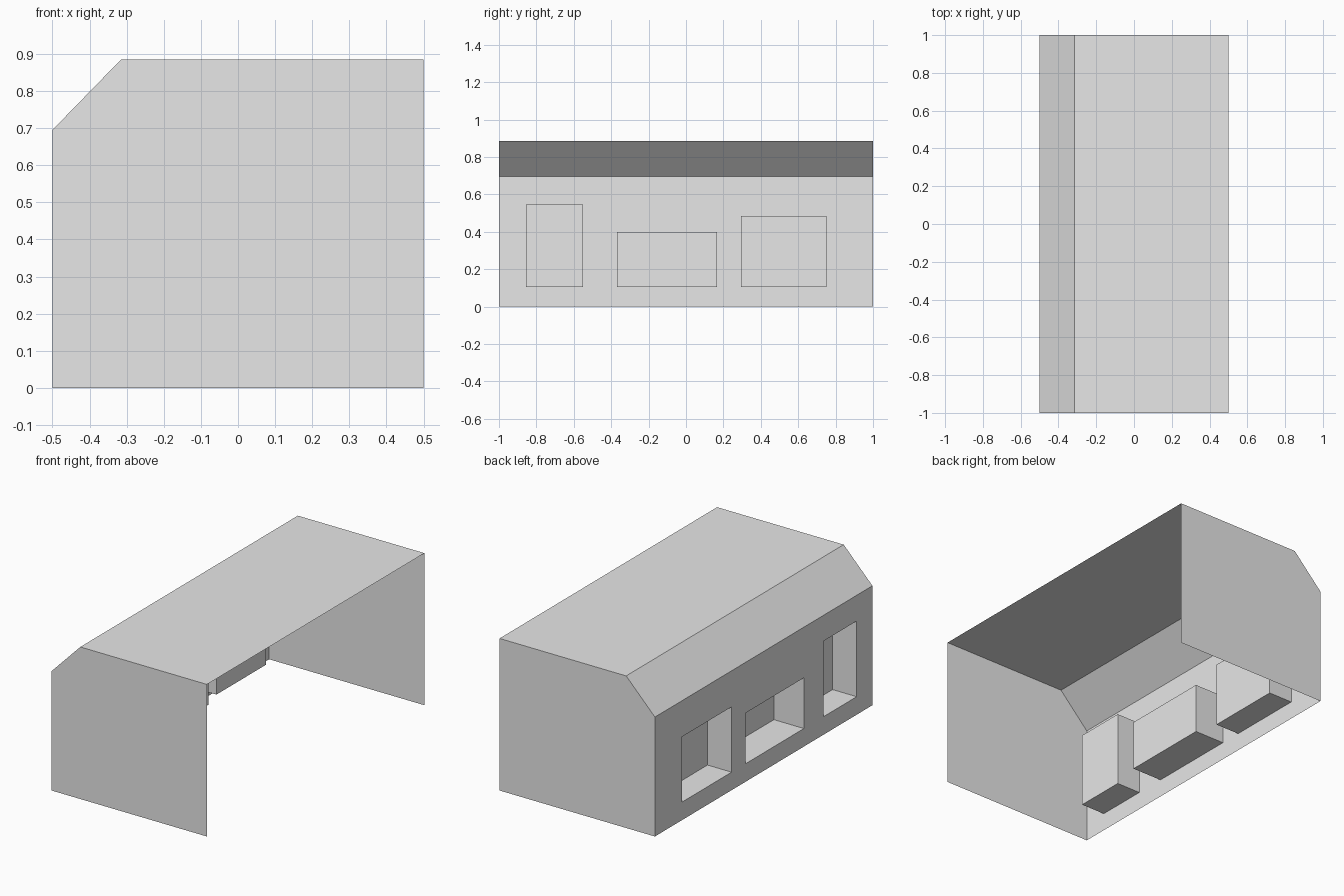
import bpy, bmesh
from mathutils import Vector

cube = bpy.data.objects.get("Cube")
if cube:
    bpy.data.objects.remove(cube, do_unlink=True)

# Single matte grey
grey = bpy.data.materials.new("light_grey")
grey.use_nodes = True
COLOUR = (0.8, 0.8, 0.8, 1)
grey.diffuse_color = COLOUR
grey.node_tree.nodes["Principled BSDF"].inputs["Base Color"].default_value = COLOUR

SIDE, END = 0.5, 1.0
TOP, EAVE, BEVEL_X = 0.885, 0.695, -0.315

# Recesses in the side wall: y start, y end, sill, head, depth
SILL = 0.105
RECESSES = [
    (-0.855, -0.55, SILL, 0.545, 0.155),
    (-0.37, 0.165, SILL, 0.40, 0.193),
    (0.295, 0.75, SILL, 0.485, 0.155),
]


def finish(name, bm):
    mesh = bpy.data.meshes.new(name)
    bm.to_mesh(mesh)
    bm.free()
    mesh.materials.append(grey)
    obj = bpy.data.objects.new(name, mesh)
    bpy.context.collection.objects.link(obj)
    return obj


def sheet(name, points):
    bm = bmesh.new()
    bm.faces.new([bm.verts.new(p) for p in points])
    return finish(name, bm)


def strip(name, a, b):
    """Flat panel running the full length between two (x, z) points."""
    (ax, az), (bx, bz) = a, b
    return sheet(name, [(ax, -END, az), (bx, -END, bz), (bx, END, bz), (ax, END, az)])


def split(bm, faces, co, normal):
    geom = set(faces)
    for f in faces:
        geom.update(f.edges, f.verts)
    bmesh.ops.bisect_plane(bm, geom=list(geom), plane_co=co, plane_no=normal)


# Roof and sloping eave
strip("roof", (BEVEL_X, TOP), (SIDE, TOP))
strip("sloping_eave", (-SIDE, EAVE), (BEVEL_X, TOP))

# End walls share one outline
outline = [(-SIDE, 0), (SIDE, 0), (SIDE, TOP), (BEVEL_X, TOP), (-SIDE, EAVE)]
sheet("front_wall", [(x, -END, z) for x, z in outline])
sheet("back_wall", [(x, END, z) for x, z in reversed(outline)])

# Side wall, cut into columns, each opening pushed inward
bm = bmesh.new()
bm.faces.new([bm.verts.new((-SIDE, y, z)) for y, z in
              [(-END, 0), (-END, EAVE), (END, EAVE), (END, 0)]])
for y0, y1, z0, z1, depth in RECESSES:
    for y in (y0, y1):
        split(bm, bm.faces[:], (-SIDE, y, 0), (0, 1, 0))
for y0, y1, z0, z1, depth in RECESSES:
    mid = (y0 + y1) / 2
    for z in (z0, z1):
        column = [f for f in bm.faces if abs(f.calc_center_median().y - mid) < 0.01]
        split(bm, column, (-SIDE, 0, z), (0, 0, 1))
    centre = Vector((-SIDE, mid, (z0 + z1) / 2))
    opening = [f for f in bm.faces if (f.calc_center_bounds() - centre).length < 0.01]
    pushed = bmesh.ops.extrude_discrete_faces(bm, faces=opening)["faces"]
    bmesh.ops.translate(bm, verts=pushed[0].verts[:], vec=(depth, 0, 0))
bmesh.ops.remove_doubles(bm, verts=bm.verts[:], dist=0.0001)
bmesh.ops.recalc_face_normals(bm, faces=bm.faces[:])
if sum(f.normal.x * f.calc_area() for f in bm.faces) > 0:
    bmesh.ops.reverse_faces(bm, faces=bm.faces[:])
finish("recessed_side_wall", bm)
